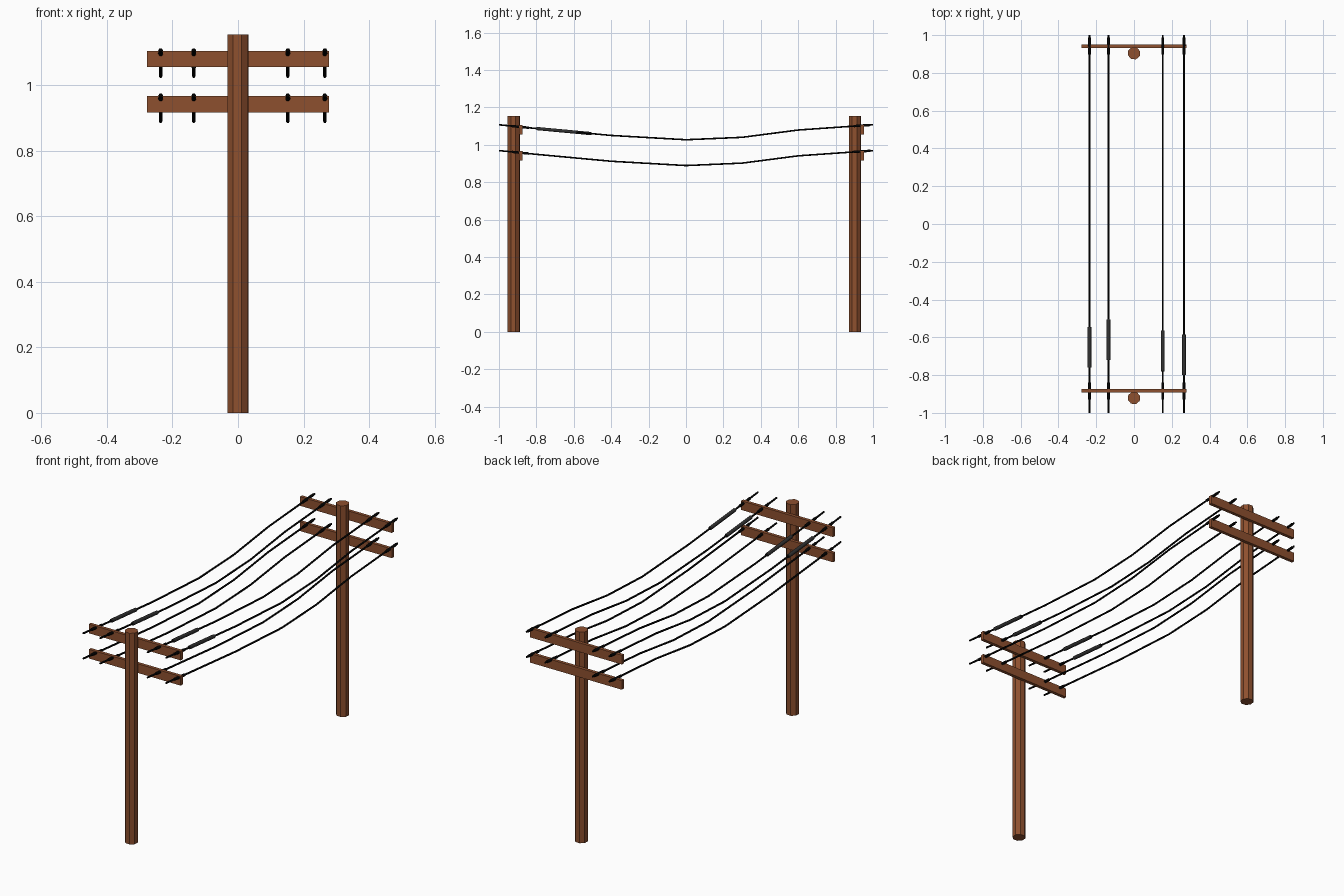
import bpy
import math

cube = bpy.data.objects.get("Cube")
if cube:
    bpy.data.objects.remove(cube, do_unlink=True)


def material(name, rgb):
    mat = bpy.data.materials.new(name)
    mat.use_nodes = True
    mat.diffuse_color = (*rgb, 1)
    bsdf = next(n for n in mat.node_tree.nodes if n.type == "BSDF_PRINCIPLED")
    bsdf.inputs["Base Color"].default_value = (*rgb, 1)
    return mat


WOOD = material("brown wood", (0.27, 0.08, 0.028))
BLACK = material("black cable", (0.001, 0.001, 0.001))
GREY = material("dark grey sleeve", (0.03, 0.03, 0.03))

HEIGHT = 1.155
BAR_TOPS = {"upper": 1.105, "lower": 0.967}
WIRE_XS = (-0.236, -0.135, 0.152, 0.265)
SAG = [(-1, 0.002), (-0.8, -0.018), (-0.4, -0.055), (0, -0.078),
       (0.3, -0.065), (0.6, -0.026), (1, 0.002)]


def sag_at(y):
    """Height of a wire relative to its crossbar top."""
    for (y0, z0), (y1, z1) in zip(SAG, SAG[1:]):
        if y <= y1:
            return z0 + (z1 - z0) * (y - y0) / (y1 - y0)
    return SAG[-1][1]


def cable(name, x, top, start, end, radius, mat):
    """Round tube following the wire line between two y positions."""
    ys = [start] + [y for y, _ in SAG if start < y < end] + [end]
    curve = bpy.data.curves.new(name, "CURVE")
    curve.dimensions = "3D"
    curve.bevel_depth = radius
    curve.bevel_resolution = 1
    curve.use_fill_caps = True
    spline = curve.splines.new("POLY")
    spline.points.add(len(ys) - 1)
    for point, y in zip(spline.points, ys):
        point.co = (x, y, top + sag_at(y), 1)
    curve.materials.append(mat)
    obj = bpy.data.objects.new(name, curve)
    bpy.context.collection.objects.link(obj)


# Poles with two crossbars each, fixed to the rear side
for side, y in (("front", -0.921), ("back", 0.904)):
    bpy.ops.mesh.primitive_cylinder_add(
        vertices=8, radius=0.034, depth=HEIGHT,
        location=(0, y, HEIGHT / 2), rotation=(0, 0, math.radians(18)))
    pole = bpy.context.object
    pole.name = side + "_pole"
    pole.data.materials.append(WOOD)
    for level, top in BAR_TOPS.items():
        bpy.ops.mesh.primitive_cube_add(size=1, location=(0, y + 0.038, top - 0.025))
        bar = bpy.context.object
        bar.name = f"{side}_{level}_crossbar"
        bar.scale = (0.556, 0.018, 0.05)
        bar.data.materials.append(WOOD)

# Sagging wires, with a thicker collar where each meets a crossbar
for level, top in BAR_TOPS.items():
    for i, x in enumerate(WIRE_XS):
        cable(f"{level}_wire_{i}", x, top, -1, 1, 0.005, BLACK)
        for side, y in (("front", -0.885), ("back", 0.942)):
            cable(f"{side}_{level}_collar_{i}", x, top, y - 0.045, y + 0.045, 0.0075, BLACK)

# Grey sleeves on the upper wires only
for i, (x, start) in enumerate(zip(WIRE_XS, (-0.76, -0.72, -0.78, -0.8))):
    cable(f"wire_sleeve_{i}", x, BAR_TOPS["upper"], start, start + 0.215, 0.01, GREY)
